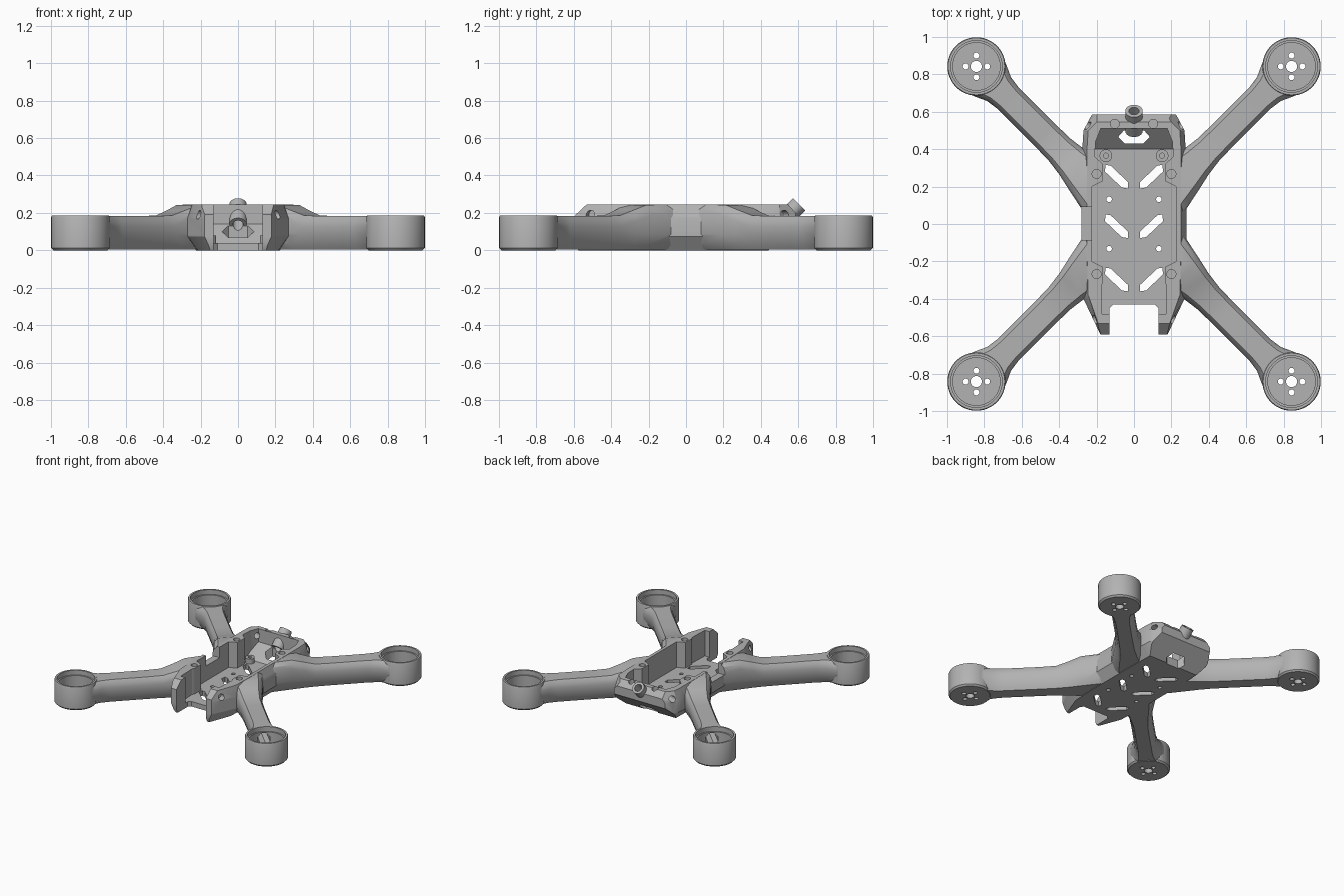
import bpy, bmesh, math
from mathutils import Vector, Matrix

if "Cube" in bpy.data.objects:
    bpy.data.objects.remove(bpy.data.objects["Cube"])

grey = bpy.data.materials.new("matte grey")
grey.use_nodes = True
grey.diffuse_color = (0.45, 0.45, 0.45, 1)
grey.node_tree.nodes["Principled BSDF"].inputs["Base Color"].default_value = (0.45, 0.45, 0.45, 1)

SIDES = (-1, 1)
CORNERS = [(sx, sy) for sx in SIDES for sy in SIDES]


def loft(name, rings):
    """Closed solid through rings that share a point count."""
    bm = bmesh.new()
    loops = [[bm.verts.new(p) for p in ring] for ring in rings]
    n = len(loops[0])
    for a, b in zip(loops, loops[1:]):
        for i in range(n):
            j = (i + 1) % n
            bm.faces.new((a[i], a[j], b[j], b[i]))
    bm.faces.new(loops[0][::-1])
    bm.faces.new(loops[-1])
    bmesh.ops.recalc_face_normals(bm, faces=bm.faces)
    mesh = bpy.data.meshes.new(name)
    bm.to_mesh(mesh)
    bm.free()
    mesh.materials.append(grey)
    obj = bpy.data.objects.new(name, mesh)
    bpy.context.collection.objects.link(obj)
    return obj


def prism(name, pts, low, high):
    return loft(name, [[(x, y, z) for x, y in pts] for z in (low, high)])


def side_prism(name, pts, half):
    return loft(name, [[(x, y, z) for y, z in pts] for x in (-half, half)])


def rod(name, start, end, radius, sides=24):
    start, end = Vector(start), Vector(end)
    turn = (end - start).to_track_quat("Z", "Y")
    circle = [turn @ Vector((radius * math.cos(t), radius * math.sin(t), 0))
              for t in (math.tau * (i + 0.5) / sides for i in range(sides))]
    return loft(name, [[p + c for c in circle] for p in (start, end)])


def combine(target, other, op="DIFFERENCE"):
    mod = target.modifiers.new("combine", "BOOLEAN")
    mod.object, mod.operation, mod.solver = other, op, "EXACT"
    bpy.context.view_layer.objects.active = target
    bpy.ops.object.modifier_apply(modifier=mod.name)
    bpy.data.objects.remove(other)


def mirrored(half):
    """Full outline from (x, y) points along the +x side."""
    return half + [(-x, y) for x, y in reversed(half)]


# Body hull: plan outline at each height, trimmed by a side profile
lower = [(0.18, -0.59), (0.27, -0.40), (0.28, -0.2), (0.28, 0.2),
         (0.275, 0.42), (0.27, 0.50), (0.225, 0.585)]
upper = [(0.17, -0.59), (0.245, -0.38), (0.25, -0.2), (0.25, 0.2),
         (0.25, 0.42), (0.245, 0.50), (0.16, 0.585)]
levels = [(0, [(x * 0.8, y) for x, y in lower]), (0.075, lower), (0.17, lower), (0.245, upper)]
frame = loft("drone_frame", [[(x, y, z) for x, y in mirrored(half)] for z, half in levels])
combine(frame, side_prism("trim", [(-0.57, -0.01), (-0.59, 0.03), (-0.59, 0.19), (-0.53, 0.246),
                                   (0.545, 0.246), (0.585, 0.2), (0.585, 0.13), (0.43, -0.01)],
                          0.5), "INTERSECT")

# Arms and motor pods: (distance, half width, top height) along the diagonal
arm_stations = [(0.16, 0.16, 0.244), (0.26, 0.14, 0.244), (0.38, 0.115, 0.243), (0.47, 0.095, 0.213),
                (0.56, 0.083, 0.186), (0.68, 0.08, 0.183), (0.95, 0.08, 0.183),
                (1.02, 0.09, 0.183), (1.08, 0.118, 0.183), (1.13, 0.135, 0.183)]
POD = 0.8425
for sx, sy in CORNERS:
    along = Vector((sx, sy, 0)).normalized()
    across = Vector((-along.y, along.x, 0))
    rings = []
    for d, w, top in arm_stations:
        half = [(w * 0.62, 0.003), (w * 0.8, 0.03), (w, 0.085), (w, top - 0.055),
                (w * 0.93, top - 0.025), (w * 0.72, top)]
        rings.append([along * d + across * v + Vector((0, 0, z)) for v, z in mirrored(half)])
    combine(frame, loft("arm", rings), "UNION")
    circle = [(math.cos(t), math.sin(t)) for t in (math.tau * i / 48 for i in range(48))]
    pod = loft("motor_pod", [[(sx * POD + r * c, sy * POD + r * s, z) for c, s in circle]
                             for z, r in ((0, 0.145), (0.012, 0.156), (0.178, 0.156), (0.187, 0.152))])
    combine(frame, pod, "UNION")

# Antenna tube leaning back over the tail
tail_dir = Vector((0, 1, 1)).normalized()
tube_end = Vector((0, 0.604, 0.245))
combine(frame, rod("antenna_tube", tube_end - tail_dir * 0.15, tube_end, 0.047), "UNION")

# Open bay: plan outline limited to the space over floor and tail ramp
bay_half = [(0.17, -0.48), (0.175, -0.33), (0.165, -0.31), (0.165, -0.23), (0.225, -0.2),
            (0.225, 0.2), (0.165, 0.23), (0.165, 0.32), (0.21, 0.36), (0.205, 0.44), (0.17, 0.53)]
bay = prism("bay", mirrored(bay_half), -0.1, 0.4)
combine(bay, side_prism("bay_profile", [(-0.7, 0.4), (-0.7, 0.04), (0.40, 0.04),
                                        (0.51, 0.14), (0.51, 0.4)], 0.5), "INTERSECT")
# Keep the antenna tube clear of the bay cut
combine(bay, rod("tube_keep", tube_end - tail_dir * 0.15, tube_end, 0.0471))
combine(frame, bay)

# Nose gap, tail window and side port
combine(frame, prism("nose_gap", [(-0.13, -0.7), (0.13, -0.7), (0.13, -0.45), (0.11, -0.43),
                                  (-0.11, -0.43), (-0.13, -0.45)], -0.1, 0.4))
combine(frame, prism("tail_window", mirrored([(0.05, 0.43), (0.085, 0.465), (0.05, 0.505)]), -0.1, 0.13))
combine(frame, prism("side_port", [(-0.4, -0.085), (-0.21, -0.085), (-0.21, 0.09), (-0.4, 0.09)], 0.16, 0.4))

# Camera or board standoffs on the floor
for s in SIDES:
    combine(frame, rod("standoff", (s * 0.15, 0.365, 0.02), (s * 0.15, 0.365, 0.08), 0.034), "UNION")

# Pod cups, wire tunnels and motor bolt holes
for sx, sy in CORNERS:
    x, y = sx * POD, sy * POD
    along = Vector((sx, sy, 0)).normalized()
    mid = Vector((0, 0, 0.095))
    combine(frame, rod("cup", (x, y, 0.04), (x, y, 0.3), 0.127, 48))
    combine(frame, rod("cup_lip", (x, y, 0.15), (x, y, 0.3), 0.138, 48))
    combine(frame, rod("tunnel", along * 0.33 + mid, along * 1.13 + mid, 0.05, 8))
    combine(frame, rod("shaft_hole", (x, y, -0.1), (x, y, 0.1), 0.03))
    for dx, dy in ((1, 0), (-1, 0), (0, 1), (0, -1)):
        bx, by = x + 0.058 * dx, y + 0.058 * dy
        combine(frame, rod("bolt_hole", (bx, by, -0.1), (bx, by, 0.1), 0.016, 16))
    # Rim screw hole, small floor hole, and hole in the slanted end face
    combine(frame, rod("rim_hole", (sx * 0.2, sy * 0.268, 0.17), (sx * 0.2, sy * 0.268, 0.4), 0.024))
    combine(frame, rod("floor_hole", (sx * 0.133, sy * 0.132, -0.1), (sx * 0.133, sy * 0.132, 0.1), 0.015, 16))
    face = Vector((sx * 0.22, sy * 0.515, 0.19))
    normal = Vector((sx * 0.93, sy * 0.36, 0))
    combine(frame, rod("end_hole", face - normal * 0.05, face + normal * 0.1, 0.024))

# Slanted floor slots in mirrored rows
slot = [(0.033, 0.19), (0.033, 0.225), (0.125, 0.312), (0.152, 0.316), (0.155, 0.28), (0.065, 0.195)]
for s in SIDES:
    for shift in (0, -0.265, -0.55):
        combine(frame, prism("slot", [(s * x, y + shift) for x, y in slot], -0.1, 0.06))
    combine(frame, rod("standoff_hole", (s * 0.15, 0.365, 0.03), (s * 0.15, 0.365, 0.2), 0.014, 16))
    combine(frame, rod("tail_hole", (s * 0.103, 0.535, 0.15), (s * 0.103, 0.535, 0.4), 0.024))

# Bore of the antenna tube
combine(frame, rod("bore", tube_end - tail_dir * 0.2, tube_end + tail_dir * 0.05, 0.028))

bpy.ops.object.select_all(action="DESELECT")
frame.select_set(True)
bpy.context.view_layer.objects.active = frame
bpy.ops.object.shade_smooth_by_angle(angle=math.radians(28))
